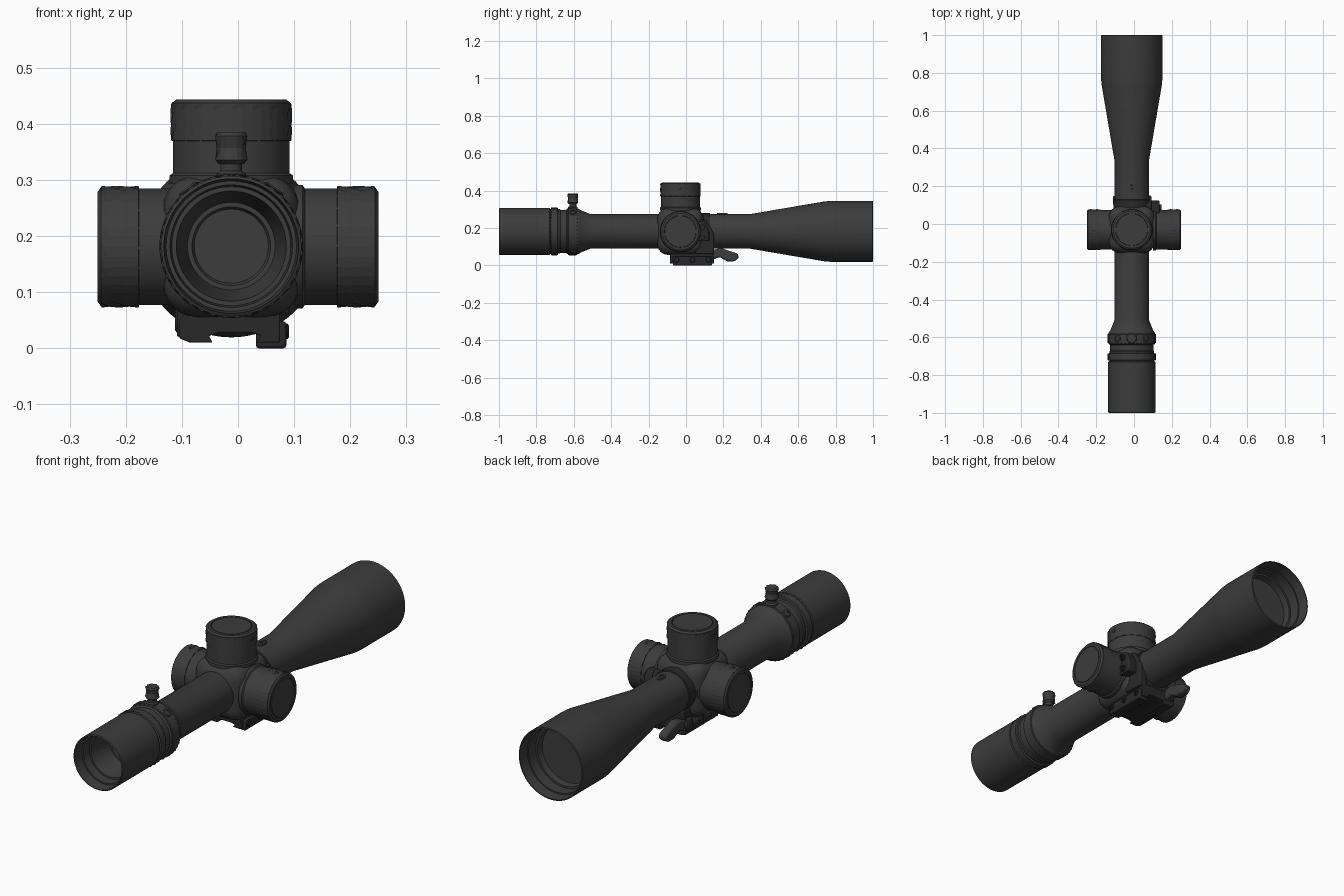
import bpy, bmesh, math
from mathutils import Vector

if "Cube" in bpy.data.objects:
    bpy.data.objects.remove(bpy.data.objects["Cube"])

AX, AZ, TY = -0.012, 0.182, -0.03   # optical axis x and z, turret station y


def material(name, v):
    m = bpy.data.materials.new(name)
    m.use_nodes = True
    m.diffuse_color = (v, v, v, 1)
    m.node_tree.nodes["Principled BSDF"].inputs["Base Color"].default_value = (v, v, v, 1)
    return m


body = material("matte charcoal", 0.045)
dark = material("mount black", 0.022)


def finish(name, bm, mat, smooth=True, bevel=0, segments=2):
    bmesh.ops.recalc_face_normals(bm, faces=bm.faces)
    me = bpy.data.meshes.new(name)
    bm.to_mesh(me)
    bm.free()
    ob = bpy.data.objects.new(name, me)
    bpy.context.collection.objects.link(ob)
    me.materials.append(mat)
    if bevel:
        mod = ob.modifiers.new("Bevel", "BEVEL")
        mod.width, mod.segments = bevel, segments
    if smooth:
        bpy.ops.object.select_all(action="DESELECT")
        ob.select_set(True)
        bpy.context.view_layer.objects.active = ob
        bpy.ops.object.shade_smooth_by_angle(angle=math.radians(25))
    return ob


def lathe(name, profile, origin, axis, mat=body, seg=64, dent=0, smooth=True):
    """Revolve (radius, distance) points; dent pushes alternate points in for a diamond grip."""
    bm = bmesh.new()
    turn = Vector(axis).to_track_quat("Z", "Y")
    rows = []
    for j, (r, t) in enumerate(profile):
        row = []
        for i in range(seg):
            rr = r - dent * ((i + j) % 2)
            a = math.tau * i / seg
            row.append(bm.verts.new(turn @ Vector((rr * math.cos(a), rr * math.sin(a), t)) + Vector(origin)))
        rows.append(row)
    for a, b in zip(rows, rows[1:]):
        for i in range(seg):
            k = (i + 1) % seg
            bm.faces.new((a[i], a[k], b[k], b[i]))
    bm.faces.new(rows[0])
    bm.faces.new(rows[-1])
    return finish(name, bm, mat, smooth)


def box(name, low, high, mat=dark, bevel=0.005, segments=2):
    bm = bmesh.new()
    bmesh.ops.create_cube(bm, size=1)
    lo, hi = Vector(low), Vector(high)
    for v in bm.verts:
        v.co = (lo + hi) / 2 + Vector([c * s for c, s in zip(v.co, hi - lo)])
    return finish(name, bm, mat, True, bevel, segments)


def extrude(name, points, depth, place, mat=dark, bevel=0.003):
    """Extrude a flat outline; place maps (u, v, depth) into the model."""
    bm = bmesh.new()
    rows = [[bm.verts.new(place(u, v, d)) for u, v in points] for d in depth]
    n = len(points)
    for i in range(n):
        k = (i + 1) % n
        bm.faces.new((rows[0][i], rows[0][k], rows[1][k], rows[1][i]))
    for r in rows:
        bm.faces.new(r)
    return finish(name, bm, mat, True, bevel)


AXIS = (AX, 0, AZ)
FORWARD = (0, 1, 0)

# Main tube: eyepiece shell, magnification step, tube and objective bell with recessed lenses
lathe("scope_tube", [
    (0.066, -0.79), (0.070, -0.80), (0.078, -0.80), (0.098, -0.91), (0.106, -0.91),
    (0.109, -0.95), (0.116, -0.95), (0.120, -1.0), (0.125, -0.997), (0.125, -0.73),
    (0.119, -0.725), (0.119, -0.675), (0.115, -0.67), (0.115, -0.64), (0.122, -0.635),
    (0.122, -0.575), (0.112, -0.56), (0.092, -0.51), (0.092, 0.34), (0.160, 0.74),
    (0.1625, 0.77), (0.1625, 0.998), (0.157, 1.0), (0.153, 0.95), (0.147, 0.95),
    (0.145, 0.90), (0.136, 0.90), (0.132, 0.87)], AXIS, FORWARD, seg=96)

# Grip rings of the eyepiece
for name, a, b in (("lock_ring", -0.725, -0.682), ("magnification_ring", -0.635, -0.578)):
    rows = [(0.115, a)] + [(0.128, a + (b - a) * f) for f in (0.1, 0.5, 0.9)] + [(0.115, b)]
    lathe(name, rows, AXIS, FORWARD, seg=72, dent=0.003, smooth=False)

# Magnification throw knob
KNOB = (AX, -0.605, 0)
lathe("throw_knob_stem", [(0.026, 0.295), (0.026, 0.311), (0.019, 0.316), (0.019, 0.34)],
      KNOB, (0, 0, 1), seg=32)
lathe("throw_knob_head", [(0.022, 0.328), (0.031, 0.336), (0.026, 0.357), (0.031, 0.378), (0.026, 0.385)],
      KNOB, (0, 0, 1), seg=16, dent=0.004, smooth=False)

# Small screws on the magnification ring
for s in (-1, 1):
    d = Vector((s * 0.6, 0, 0.8))
    lathe("ring_screw", [(0.02, 0.118), (0.02, 0.128), (0.016, 0.131), (0.010, 0.131), (0.010, 0.128)],
          (AX, -0.605, AZ), d, seg=24)

# Turret housing
box("turret_housing", (AX - 0.122, TY - 0.124, AZ - 0.126), (AX + 0.122, TY + 0.124, AZ + 0.126),
    body, 0.06, 6)


def turret(name, end, axis):
    lathe(name + "_drum", [(0.110, -0.150), (0.110, -0.135), (0.104, -0.131), (0.104, -0.06)], end, axis)
    # Diamond grip cap
    rows = [(0.102, -0.074)] + [(0.1085, t) for t in (-0.073, -0.056, -0.038, -0.020, -0.007)]
    lathe(name + "_grip", rows, end, axis, seg=36, dent=0.004, smooth=False)
    lathe(name + "_cap", [(0.1035, -0.02), (0.1065, -0.012), (0.1065, -0.006), (0.098, 0), (0.087, 0),
                          (0.086, -0.003), (0.084, -0.003), (0.083, 0)], end, axis)


turret("elevation_turret", (AX, TY, 0.443), (0, 0, 1))
turret("windage_turret", (-0.25, TY, 0.181), (-1, 0, 0))
turret("parallax_turret", (0.25, TY, 0.181), (1, 0, 0))

# Set screws in the turret grips
SCREW = [(0.010, 0.09), (0.010, 0.108), (0.006, 0.108), (0.005, 0.105)]
for s in (-1, 1):
    lathe("elevation_set_screw", SCREW, (AX, TY, 0.412), (s, 0, 0), seg=16)
    lathe("side_set_screw", SCREW, (s * 0.215, TY, 0.181), (0, 0, 1), seg=16)

# Oval plug on top of the tube
plug = lathe("tube_plug", [(0.014, 0.085), (0.014, 0.097), (0.010, 0.099), (0.007, 0.099), (0.006, 0.095)],
             (0, 0, 0), (0, 0, 1), seg=24)
plug.location = (AX, 0.195, AZ)
plug.scale = (1, 2, 1)

# Rail mount with dovetail underside
extrude("mount_base", [
    (-0.105, 0.018), (-0.085, 0.010), (-0.045, 0.010), (-0.052, 0.022), (-0.035, 0.027),
    (0.025, 0.027), (0.042, 0.022), (0.032, 0.010), (0.075, 0.010), (0.075, 0.062),
    (0.06, 0.075), (-0.08, 0.075), (-0.105, 0.05)],
    (-0.085, 0.15), lambda u, v, d: (u, d, v))
box("mount_pedestal", (-0.085, -0.08, 0.05), (0.06, 0.14, 0.115))
box("mount_jaw", (0.032, -0.07, 0.0), (0.086, 0.14, 0.048))
for y in (-0.05, 0.035, 0.12):
    lathe("jaw_bolt", [(0.016, 0), (0.016, 0.010), (0.012, 0.013), (0.008, 0.013), (0.008, 0.008)],
          (0.078, y, 0.03), (1, 0, 0), dark, 6, smooth=False)
    box("mount_rib", (-0.109, y - 0.014, 0.02), (-0.09, y + 0.014, 0.085), bevel=0.004)

# Ring clamp behind the housing, with its side lug
lathe("ring_clamp", [(0.090, 0.07), (0.097, 0.073), (0.097, 0.127), (0.090, 0.13)], AXIS, FORWARD, dark)
extrude("clamp_lug", [(0.05, 0.245), (0.105, 0.245), (0.15, 0.17), (0.15, 0.06), (0.05, 0.06)],
        (0.05, 0.092), lambda u, v, d: (d, u, v), bevel=0.006)
extrude("clamp_foot", [(0.05, 0.235), (0.10, 0.235), (0.125, 0.18), (0.125, 0.13), (0.05, 0.13)],
        (0.08, 0.135), lambda u, v, d: (d, u, v), bevel=0.006)
for z in (0.15, 0.205):
    lathe("clamp_bolt", [(0.014, 0), (0.014, 0.012), (0.008, 0.012), (0.008, 0.006)],
          (0.133, 0.088, z), (1, 0, 0), dark, 20)

# Quick release lever trailing the mount
extrude("release_lever", [
    (0.12, 0.035), (0.155, 0.035), (0.18, 0.045), (0.22, 0.022), (0.26, 0.022), (0.282, 0.04),
    (0.278, 0.062), (0.25, 0.072), (0.22, 0.082), (0.19, 0.092), (0.16, 0.088), (0.12, 0.07)],
    (-0.095, -0.055), lambda u, v, d: (d, u, v), body, 0.008)
lathe("lever_pivot", [(0.024, 0), (0.024, 0.018), (0.018, 0.022)], (-0.09, 0.125, 0.05), (-1, 0, 0), dark, 32)
